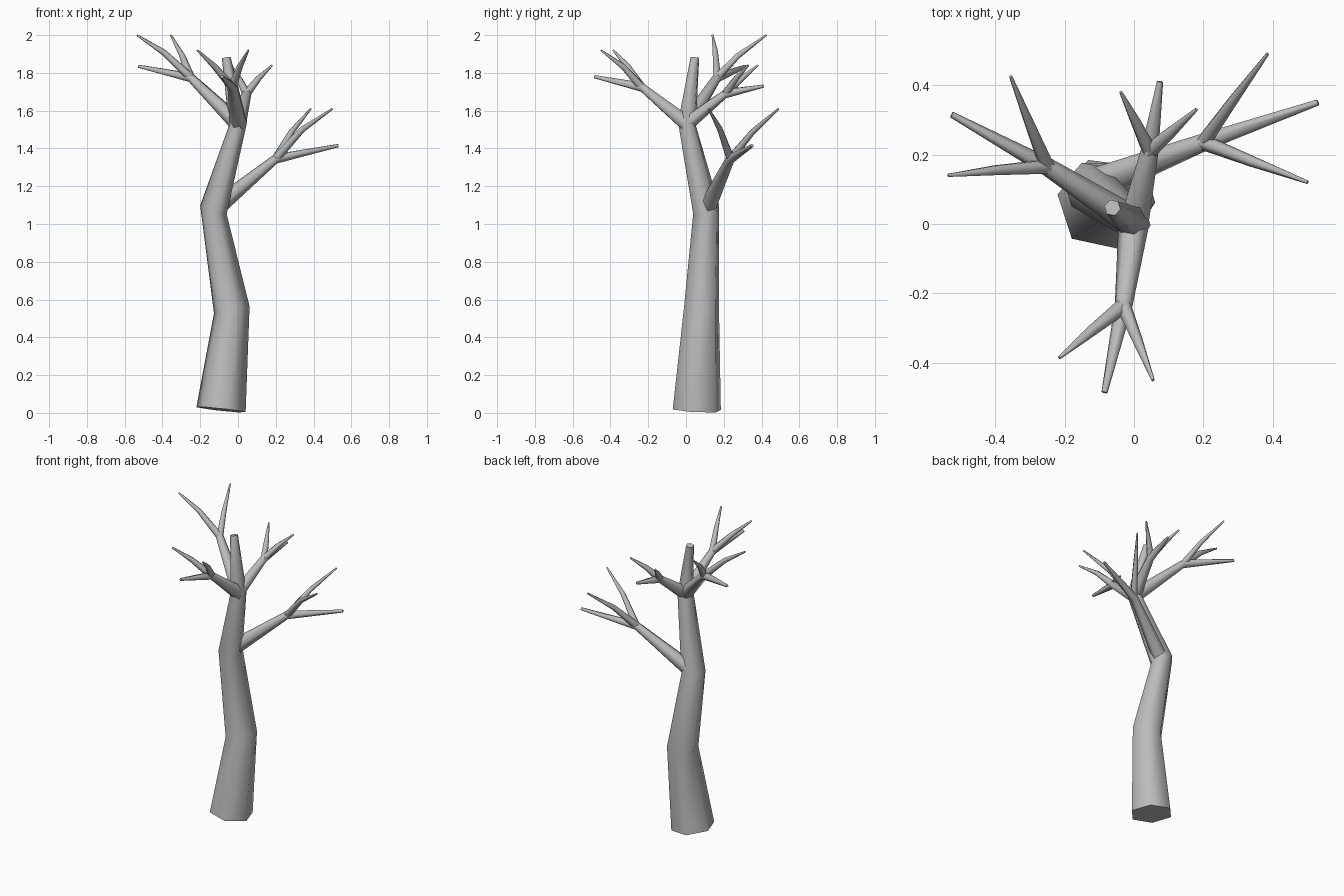
import bpy, bmesh, math
from mathutils import Vector

if "Cube" in bpy.data.objects:
    bpy.data.objects.remove(bpy.data.objects["Cube"])

bark = bpy.data.materials.new("grey_bark")
bark.diffuse_color = (0.5, 0.5, 0.5, 1)
bark.use_nodes = True
bark.node_tree.nodes["Principled BSDF"].inputs["Base Color"].default_value = bark.diffuse_color


def limb(name, path, radii, sides=6, phase=0.0):
    """Tapered tube; each ring faces along the segment that leaves it."""
    pts = [Vector(p) for p in path]
    bm = bmesh.new()
    rings = []
    for i, (p, r) in enumerate(zip(pts, radii)):
        j = min(i, len(pts) - 2)
        q = Vector((0, 0, 1)).rotation_difference(pts[j + 1] - pts[j])
        ring = []
        for k in range(sides):
            a = phase + 2 * math.pi * k / sides
            ring.append(bm.verts.new(p + q @ Vector((r * math.cos(a), r * math.sin(a), 0))))
        rings.append(ring)
    for lo, hi in zip(rings, rings[1:]):
        for k in range(sides):
            n = (k + 1) % sides
            bm.faces.new((lo[k], lo[n], hi[n], hi[k])).smooth = True
    caps = [bm.faces.new(rings[0][::-1]), bm.faces.new(rings[-1])]
    for cap in caps:
        for e in cap.edges:
            e.smooth = False
    bmesh.ops.recalc_face_normals(bm, faces=bm.faces[:])
    me = bpy.data.meshes.new(name)
    bm.to_mesh(me)
    bm.free()
    me.materials.append(bark)
    ob = bpy.data.objects.new(name, me)
    bpy.context.collection.objects.link(ob)
    return ob


# Trunk: crooked, tapering, ending in a blunt stub
fork_low = (-0.13, 0.107, 1.075)
fork_top = (0.0, 0.005, 1.53)
limb("trunk",
     [(-0.09, 0.057, 0.017), (-0.033, 0.082, 0.545), fork_low, fork_top, (-0.062, 0.047, 1.88)],
     [0.134, 0.098, 0.075, 0.05, 0.024], phase=math.radians(-12))

# Branches: start, joint, main tip, then two bent side twigs (middle, tip)
branches = {
    "low_right": (fork_low, (0.20, 0.235, 1.345), (0.53, 0.35, 1.415), 0.05,
                  [((0.285, 0.355, 1.49), (0.385, 0.49, 1.61)),
                   ((0.34, 0.18, 1.50), (0.50, 0.12, 1.61))]),
    "left": (fork_top, (-0.25, 0.165, 1.775), (-0.525, 0.315, 1.835), 0.045,
             [((-0.395, 0.155, 1.91), (-0.535, 0.14, 2.0)),
              ((-0.295, 0.275, 1.89), (-0.355, 0.425, 2.0))]),
    "front": (fork_top, (-0.03, -0.235, 1.725), (-0.085, -0.485, 1.78), 0.045,
              [((-0.125, -0.31, 1.835), (-0.215, -0.385, 1.92)),
               ((0.01, -0.335, 1.835), (0.055, -0.45, 1.92))]),
    "back": (fork_top, (0.045, 0.21, 1.69), (0.075, 0.41, 1.73), 0.043,
             [((0.005, 0.295, 1.77), (-0.038, 0.38, 1.84)),
              ((0.108, 0.265, 1.77), (0.18, 0.33, 1.84))]),
}
for name, (start, joint, tip, r, twigs) in branches.items():
    limb(name + "_branch", [start, joint, tip], [r, 0.026, 0.009])
    for i, (mid, end) in enumerate(twigs):
        limb(f"{name}_twig_{i + 1}", [joint, mid, end], [0.023, 0.016, 0.005])
